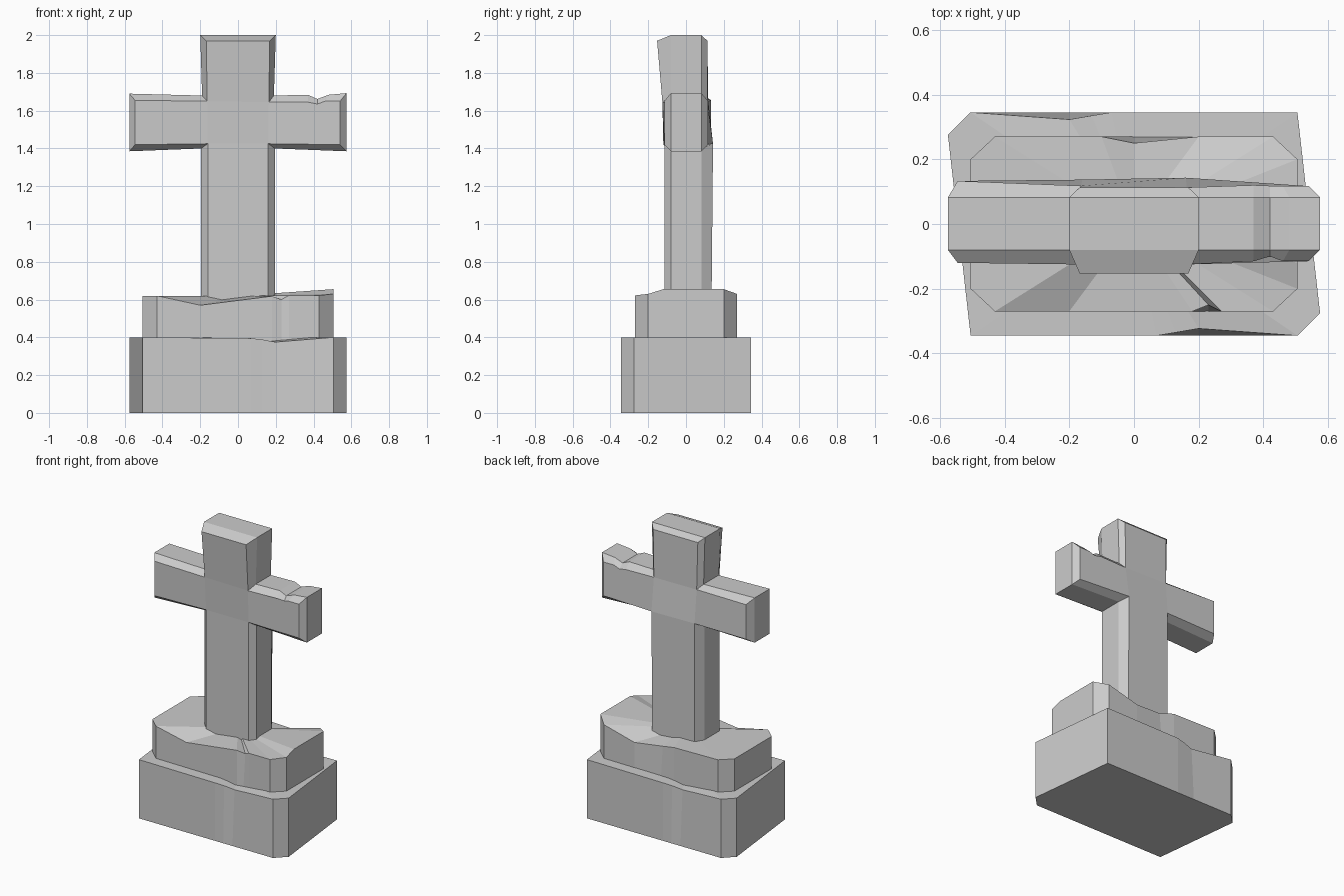
import bpy, bmesh

if "Cube" in bpy.data.objects:
    bpy.data.objects.remove(bpy.data.objects["Cube"])


def make_object(name, bm):
    bmesh.ops.recalc_face_normals(bm, faces=bm.faces)
    mesh = bpy.data.meshes.new(name)
    bm.to_mesh(mesh)
    bm.free()
    bpy.context.collection.objects.link(bpy.data.objects.new(name, mesh))


def bridge(bm, a, b):
    n = len(a)
    for i in range(n):
        bm.faces.new((a[i], a[(i + 1) % n], b[(i + 1) % n], b[i]))


def worn_block(name, z0, z_mid, outline):
    """Upright slab; outline rows are x, y, top height, inward dent of the top rim."""
    bm = bmesh.new()
    bottom = [bm.verts.new((x, y, z0)) for x, y, z, d in outline]
    top = [bm.verts.new((x, y - d if y > 0 else y + d, z)) for x, y, z, d in outline]
    bm.faces.new(bottom)
    bridge(bm, bottom, top)
    centre = bm.verts.new((0, 0, z_mid))
    for i in range(len(top)):
        bm.faces.new((top[i], top[(i + 1) % len(top)], centre))
    make_object(name, bm)


# Lower plinth: the same worn half outline turned half a revolution
half = [(-.505, -.345, .4, 0), (.07, -.345, .395, 0), (.13, -.345, .388, .01),
        (.2, -.345, .375, .022), (.505, -.345, .4, 0), (.575, -.275, .4, 0)]
half.append((.575, .275, .4, 0))
lower = half[:-1] + [(-x, -y, z, d) for x, y, z, d in half[:-1]]
worn_block("lower_plinth", 0, .4, lower)

# Upper plinth with dipped long edges and a raised right end
upper = [(-.43, -.27, .62, 0), (-.2, -.27, .57, 0), (.18, -.27, .618, 0),
         (.23, -.27, .6, .02), (.27, -.27, .622, 0), (.43, -.27, .622, 0),
         (.505, -.2, .63, 0), (.505, -.12, .655, 0), (.505, .2, .655, 0),
         (.43, .27, .63, 0), (.2, .27, .57, 0), (0, .27, .59, .02),
         (-.1, .27, .615, 0), (-.43, .27, .62, 0), (-.505, .2, .62, 0), (-.505, -.2, .62, 0)]
worn_block("upper_plinth", .38, .62, upper)

# Cross: outer x, z; bevelled face x, z; front y, back y
rows = [(.195, .55, .16, .55, -.115, .135), (.195, 1.4, .16, 1.425, -.115, .143),
        (.575, 1.385, .54, 1.42, -.115, .117), (.575, 1.693, .54, 1.65, -.115, .117),
        (.48, 1.684, .46, 1.65, -.115, .117), (.42, 1.662, .42, 1.635, -.1, .118),
        (.37, 1.684, .37, 1.645, -.115, .12), (.19, 1.68, .163, 1.645, -.125, .113),
        (.2, 2, .168, 1.97, -.153, .113), (-.2, 2, -.168, 1.97, -.153, .113),
        (-.19, 1.68, -.163, 1.65, -.125, .118), (-.575, 1.69, -.545, 1.655, -.12, .133),
        (-.575, 1.385, -.545, 1.42, -.12, .133), (-.195, 1.4, -.16, 1.425, -.115, .137),
        (-.195, .55, -.16, .55, -.115, .135)]
bm = bmesh.new()
front = [bm.verts.new((r[2], r[4], r[3])) for r in rows]
front_rim = [bm.verts.new((r[0], -.08, r[1])) for r in rows]
back_rim = [bm.verts.new((r[0], .082, r[1])) for r in rows]
back = [bm.verts.new((r[2], r[5], r[3])) for r in rows]
bridge(bm, front, front_rim)
bridge(bm, front_rim, back_rim)
bridge(bm, back_rim, back)
for cap in (front, back):
    for idx in ((0, 1, 13, 14), (1, 2, 3, 4, 5, 6, 7), (7, 8, 9, 10),
                (10, 11, 12, 13), (1, 7, 10, 13)):
        bm.faces.new([cap[i] for i in idx])
make_object("stone_cross", bm)
